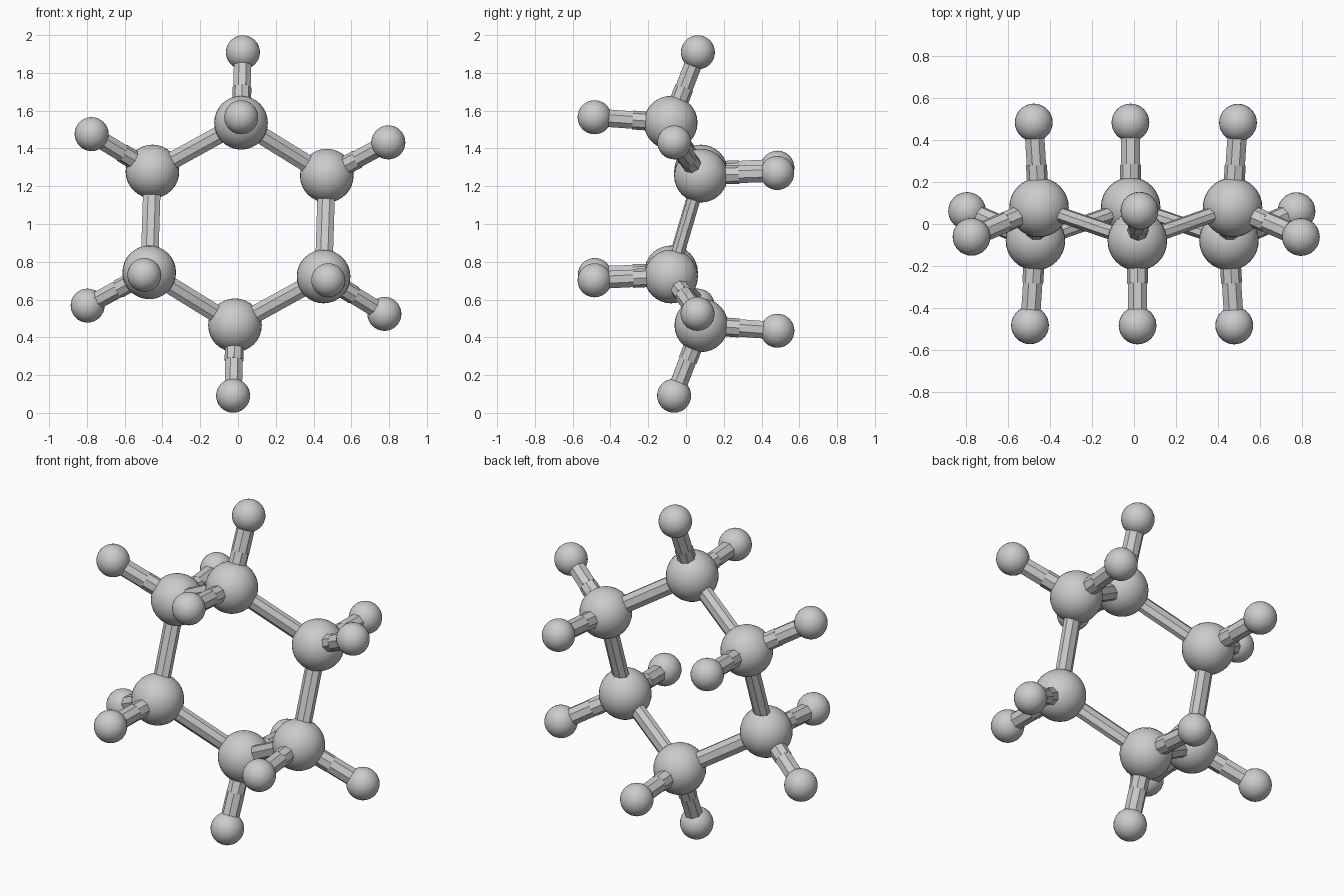
import bpy, math
from mathutils import Vector, Matrix

if "Cube" in bpy.data.objects:
    bpy.data.objects.remove(bpy.data.objects["Cube"])

CENTRE = Vector((0, 0, 1.0))
BIG_R, SMALL_R, ROD_R = 0.142, 0.09, 0.05


def ball(name, p, r):
    bpy.ops.mesh.primitive_uv_sphere_add(segments=32, ring_count=16, radius=r, location=p)
    ob = bpy.context.object
    ob.name = name
    bpy.ops.object.shade_smooth()


def rod(name, a, b, width, depth, turn=0.0):
    """Eight-sided rod from a to b; depth is its half size towards y."""
    z = (b - a).normalized()
    ref = Vector((0, 1, 0)) if abs(z.y) < 0.9 else Vector((0, 0, 1))
    x = ref.cross(z).normalized()
    y = z.cross(x)
    bpy.ops.mesh.primitive_cylinder_add(vertices=8, radius=1, depth=(b - a).length)
    ob = bpy.context.object
    ob.name = name
    ob.data.transform(Matrix.Rotation(turn, 4, 'Z'))
    ob.data.transform(Matrix.Diagonal((width, depth, 1, 1)))
    rot = Matrix((x, y, z)).transposed().to_4x4()
    ob.matrix_world = Matrix.Translation((a + b) / 2) @ rot


# Half of the ring: large ball, then its outward and its sideways small ball
half = [
    ((0.016, -0.081, 0.536), (0.026, 0.063, 0.909), (0.017, -0.484, 0.565)),
    ((0.470, 0.079, 0.256), (0.796, -0.062, 0.432), (0.496, 0.483, 0.270)),
    ((0.453, -0.079, -0.278), (0.775, 0.061, -0.476), (0.478, -0.484, -0.298)),
]
# The other half is the first one mirrored through the centre
units = [[s * Vector(p) + CENTRE for p in u] for s in (1, -1) for u in half]

for i, (core, outer, side) in enumerate(units):
    ball(f"large_ball_{i + 1}", core, BIG_R)
    rod(f"ring_rod_{i + 1}", core, units[(i + 1) % 6][0], 0.05, 0.037, math.pi / 8)
    for kind, tip in (("outer", outer), ("side", side)):
        ball(f"{kind}_small_ball_{i + 1}", tip, SMALL_R)
        # Each short rod is two half rods meeting in the middle
        mid = (core + tip) / 2
        rod(f"{kind}_rod_inner_{i + 1}", core, mid, ROD_R, ROD_R)
        rod(f"{kind}_rod_tip_{i + 1}", mid, tip, ROD_R, ROD_R, math.pi / 8)
